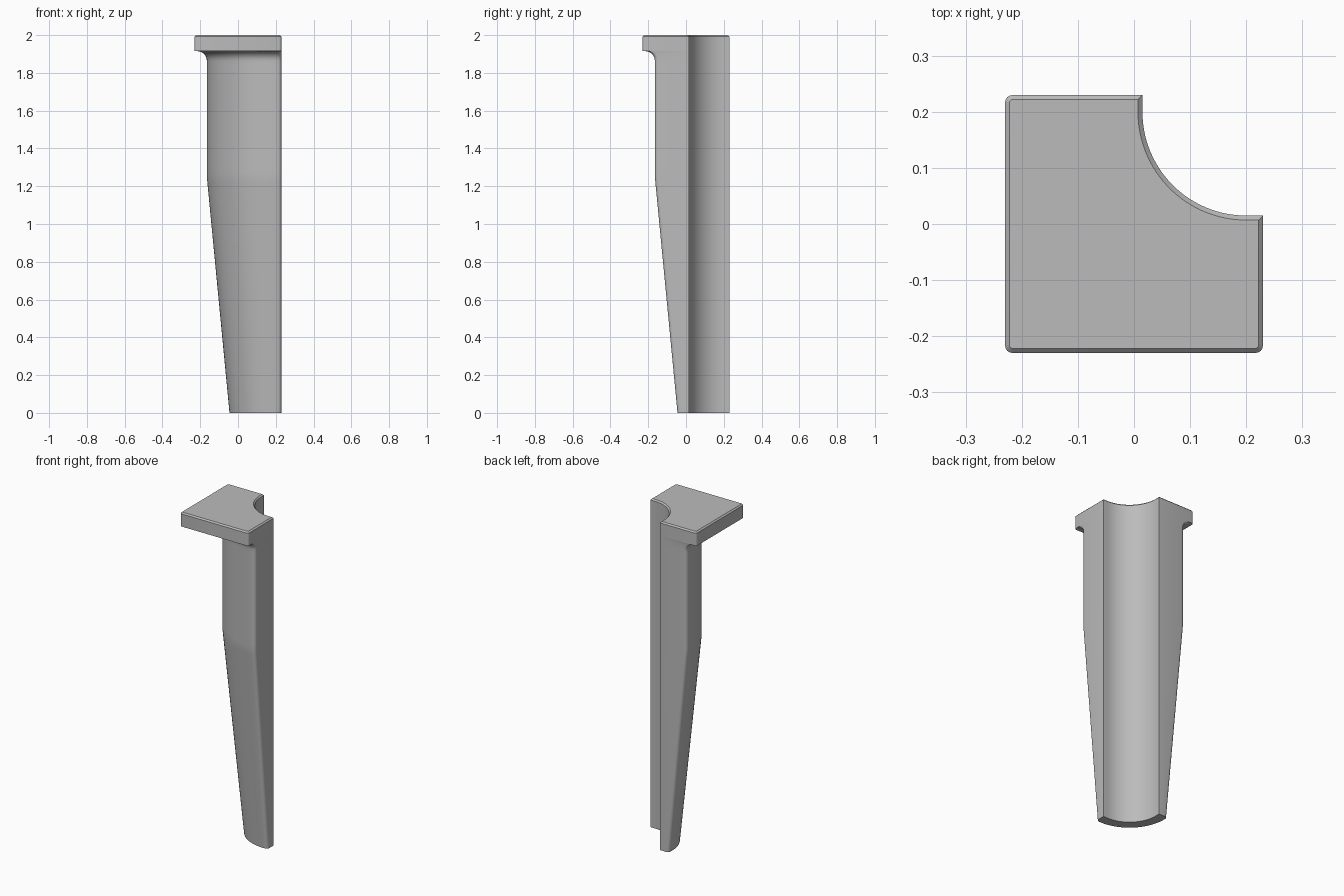
import bpy, bmesh
from math import sin, cos, pi, radians

cube = bpy.data.objects.get("Cube")
if cube:
    bpy.data.objects.remove(cube)

EDGE = 0.23       # flat ends of leg and plate
CENTRE = 0.2      # shared axis of the curved walls
GROOVE = 0.185    # radius of the hollow back
OUTER = 0.365     # outer radius of the upper leg
COVE = 0.05       # fillet under the plate
UNDER = 1.915     # underside of the plate

grey = bpy.data.materials.new("plain_grey")
grey.use_nodes = True
colour = (0.5, 0.5, 0.5, 1)
grey.diffuse_color = colour
grey.node_tree.nodes["Principled BSDF"].inputs["Base Color"].default_value = colour


def arc(cx, cy, r, start, end, steps):
    """Points along an arc, angles in degrees."""
    angles = [radians(start + (end - start) * i / steps) for i in range(steps + 1)]
    return [(cx + r * cos(a), cy + r * sin(a)) for a in angles]


def groove():
    """Hollow back wall, from the +x end to the +y end."""
    wall = arc(CENTRE, CENTRE, GROOVE, 270, 180, 32)
    return [(EDGE, CENTRE - GROOVE)] + wall + [(CENTRE - GROOVE, EDGE)]


def leg_section(radius):
    """Curved wall section with softened outer end edges."""
    r = 0.02
    low = CENTRE - radius
    corner_a = arc(low + r, EDGE - r, r, 90, 180, 5)
    corner_b = arc(EDGE - r, low + r, r, 270, 360, 5)
    return groove() + corner_a + arc(CENTRE, CENTRE, radius, 180, 270, 32) + corner_b


def finish(bm, name):
    bmesh.ops.recalc_face_normals(bm, faces=bm.faces)
    mesh = bpy.data.meshes.new(name)
    bm.to_mesh(mesh)
    bm.free()
    obj = bpy.data.objects.new(name, mesh)
    bpy.context.collection.objects.link(obj)
    mesh.materials.append(grey)
    bpy.ops.object.select_all(action='DESELECT')
    obj.select_set(True)
    bpy.context.view_layer.objects.active = obj
    bpy.ops.object.shade_smooth_by_angle(angle=radians(30))
    return obj


# Leg: lofted sections, tapering below and flaring into a cove at the top
foot, bend = 0.245, 1.25
levels = [(z, foot + (OUTER - foot) * z / bend) for z in (0, 0.03, 0.6, 1.22, bend)]
levels += [(1.28, OUTER), (UNDER - COVE - 0.02, OUTER)]
for i in range(9):
    a = i / 8 * pi / 2
    levels.append((UNDER - COVE + COVE * sin(a), OUTER + COVE * (1 - cos(a))))

bm = bmesh.new()
rings = [[bm.verts.new((x, y, z)) for x, y in leg_section(r)] for z, r in levels]
for lower, upper in zip(rings, rings[1:]):
    for i in range(len(lower)):
        j = (i + 1) % len(lower)
        bm.faces.new((lower[i], lower[j], upper[j], upper[i]))
bm.faces.new(rings[0])
finish(bm, "leg")

# Top plate: square with rounded outer corners and the hollow cut from the back
r = 0.014
outline = groove()
outline += arc(-EDGE + r, EDGE - r, r, 90, 180, 4)
outline += arc(-EDGE + r, -EDGE + r, r, 180, 270, 4)
outline += arc(EDGE - r, -EDGE + r, r, 270, 360, 4)
bm = bmesh.new()
base = bm.faces.new([bm.verts.new((x, y, UNDER)) for x, y in outline])
raised = bmesh.ops.extrude_face_region(bm, geom=[base], use_keep_orig=True)
top = [v for v in raised["geom"] if isinstance(v, bmesh.types.BMVert)]
bmesh.ops.translate(bm, verts=top, vec=(0, 0, 2 - UNDER))
rim = [e for e in bm.edges if all(v in top for v in e.verts)]
bmesh.ops.bevel(bm, geom=rim, offset=0.008, segments=1, affect='EDGES')
finish(bm, "top_plate")
